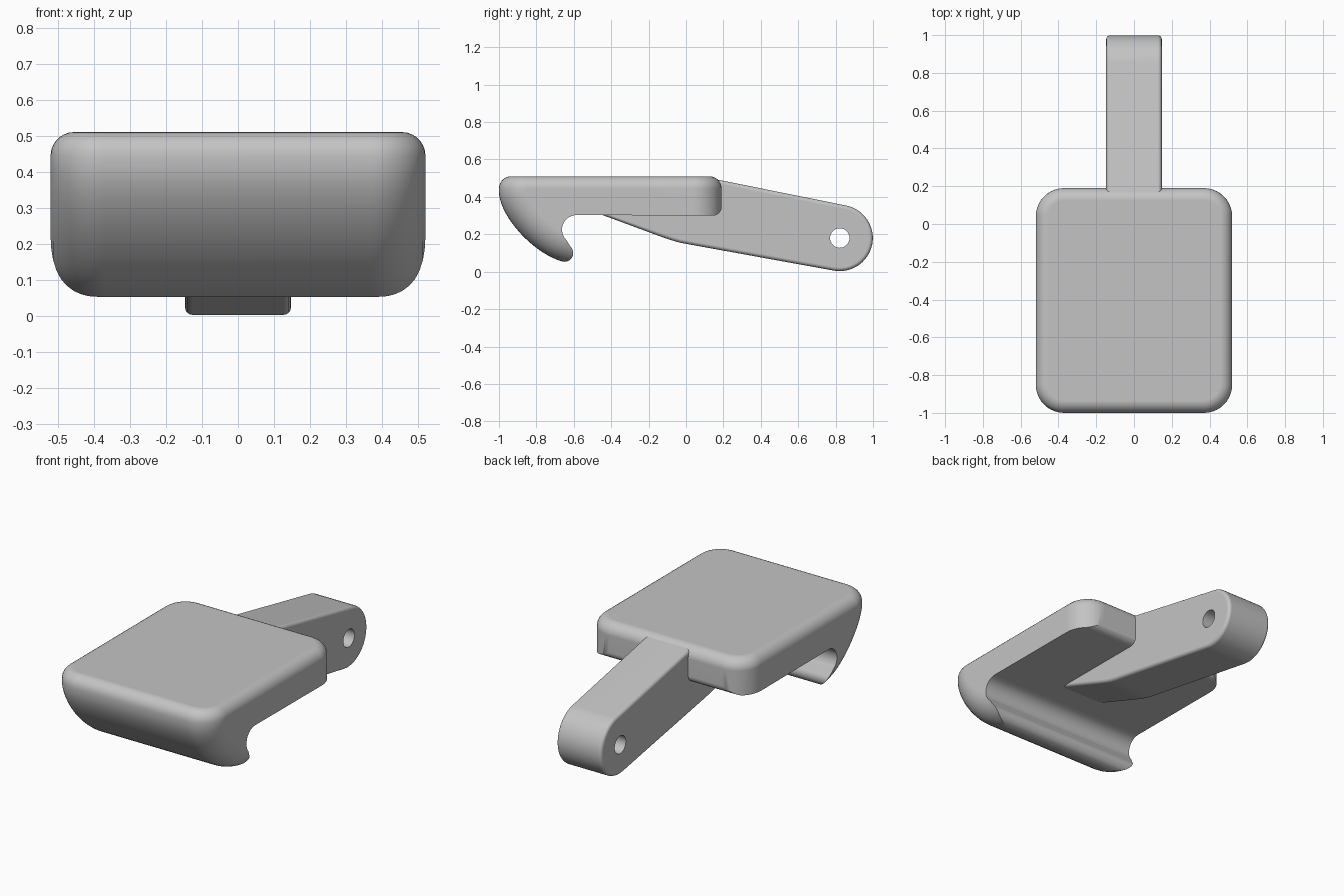
import bpy, bmesh
from math import sin, cos, radians, pi
from mathutils import Vector
from mathutils.geometry import interpolate_bezier

if "Cube" in bpy.data.objects:
    bpy.data.objects.remove(bpy.data.objects["Cube"])

grey = bpy.data.materials.new("plain grey")
grey.use_nodes = True
grey.diffuse_color = (0.55, 0.55, 0.55, 1)
grey.node_tree.nodes["Principled BSDF"].inputs["Base Color"].default_value = grey.diffuse_color


def arc(cy, cz, r, start, end, n=12):
    """Points of an arc in the side plane, angles in degrees."""
    angles = [radians(start + (end - start) * i / n) for i in range(n + 1)]
    return [(cy + r * cos(a), cz + r * sin(a)) for a in angles]


def loft(slices):
    """Closed mesh through a list of (x, side profile) slices."""
    bm = bmesh.new()
    rings = [[bm.verts.new((x, y, z)) for y, z in prof] for x, prof in slices]
    for a, b in zip(rings, rings[1:]):
        for i in range(len(a)):
            j = (i + 1) % len(a)
            bm.faces.new((a[i], a[j], b[j], b[i]))
    bm.faces.new(rings[0])
    bm.faces.new(rings[-1])
    bmesh.ops.recalc_face_normals(bm, faces=bm.faces)
    return bm


def make_object(name, bm):
    mesh = bpy.data.meshes.new(name)
    bm.to_mesh(mesh)
    bm.free()
    mesh.materials.append(grey)
    obj = bpy.data.objects.new(name, mesh)
    bpy.context.collection.objects.link(obj)
    return obj


def finish(obj, cutter):
    """Cut, apply and smooth a part."""
    cutter.hide_render = True
    mod = obj.modifiers.new("cut", 'BOOLEAN')
    mod.operation, mod.solver, mod.object = 'DIFFERENCE', 'EXACT', cutter
    bpy.ops.object.select_all(action='DESELECT')
    obj.select_set(True)
    bpy.context.view_layer.objects.active = obj
    bpy.ops.object.modifier_apply(modifier="cut")
    bpy.data.objects.remove(cutter)
    bpy.ops.object.shade_smooth_by_angle(angle=radians(32))
    obj.modifiers.new("even shading", 'WEIGHTED_NORMAL').keep_sharp = True


# Hooked plate: curved nose and rounded corners from inset slices
TOP, BACK, HALF, CORNER = 0.51, 0.19, 0.52, 0.15
nose = [Vector((-1, TOP))] + [p.to_2d() for p in interpolate_bezier(
    Vector((-1, 0.43, 0)), Vector((-1, 0.30, 0)),
    Vector((-0.82, 0.10, 0)), Vector((-0.663, 0.055, 0)), 20)]
nose.append(Vector((-0.5, 0.01)))


def plate_profile(inset):
    pts = [(BACK - inset, TOP)]
    for i, p in enumerate(nose):
        t = nose[min(i + 1, len(nose) - 1)] - nose[max(i - 1, 0)]
        if i < 2:
            t = Vector((0, -1))
        t.normalize()
        pts.append((p.x - t.y * inset, p.y + t.x * inset))
    return pts + [(BACK - inset, 0)]


right_half = []
for i in range(11):
    a = pi / 2 * i / 10
    right_half.append((HALF - CORNER + CORNER * sin(a), plate_profile(CORNER * (1 - cos(a)))))
bm = loft([(-x, p) for x, p in reversed(right_half)] + right_half)
top_faces = [f for f in bm.faces if all(v.co.z > TOP - 0.001 for v in f.verts)]
top = bmesh.ops.dissolve_faces(bm, faces=top_faces)["region"][0]
bmesh.ops.bevel(bm, geom=list(top.edges), offset=0.065, segments=7, profile=0.5, affect='EDGES')
plate = make_object("hooked_plate", bm)

# Underside cut: hook tip, throat, flat underside, rounded back edge
under = [(-0.66, -0.2)] + arc(-0.65, 0.1, 0.047, -104, 45)
under += arc(-0.585, 0.225, 0.078, 225, 90) + arc(0.145, 0.345, 0.045, -90, 0, 6)
under += [(0.4, 0.345), (0.4, -0.2)]
finish(plate, make_object("underside_cutter", loft([(-1, under), (1, under)])))

# Arm: tapering lever with a round end and softened edges
side = arc(0.822, 0.18, 0.177, -100, 78, 24)
side += [(0.1, 0.506), (0.0, 0.46), (-0.3, 0.45), (-0.52, 0.33), (-0.13, 0.186)]
side += [(-0.08, 0.169), (-0.04, 0.157), (0.0, 0.149)]
bm = loft([(-0.147, side), (0.147, side)])
rim = [e for e in bm.edges if abs(e.verts[0].co.x - e.verts[1].co.x) < 0.01]
bmesh.ops.bevel(bm, geom=rim, offset=0.02, segments=4, profile=0.5, affect='EDGES')
arm = make_object("arm", bm)
pin = arc(0.822, 0.18, 0.052, 0, 350, 35)
finish(arm, make_object("pin_hole_cutter", loft([(-1, pin), (1, pin)])))
